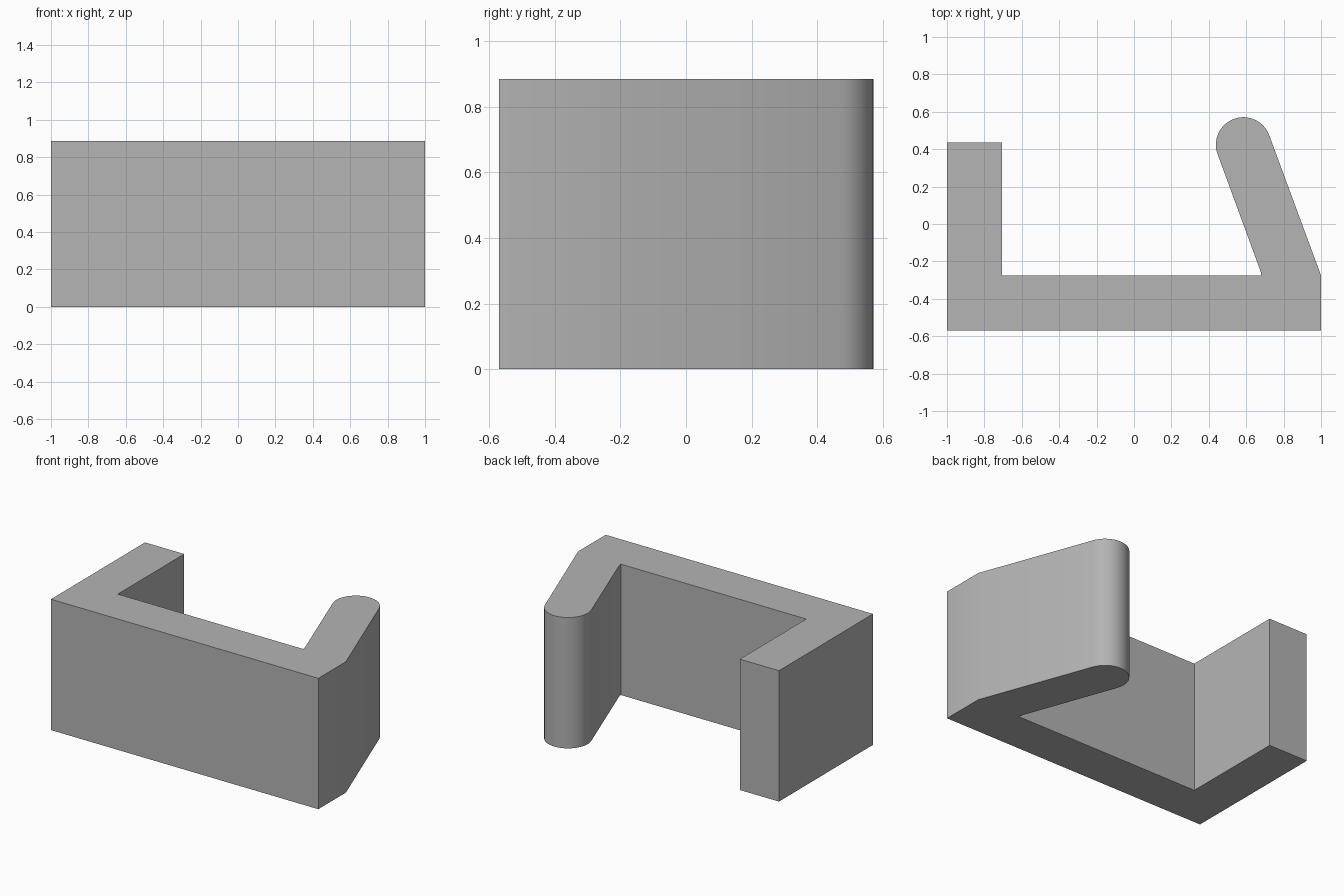
import bpy, bmesh
from math import radians, cos, sin

cube = bpy.data.objects.get("Cube")
if cube:
    bpy.data.objects.remove(cube, do_unlink=True)

HEIGHT = 0.885
TIP_X, TIP_Y, TIP_R = 0.585, 0.424, 0.147   # rounded end of the slanted arm
TILT = 20                                    # lean of the arm in degrees
STEPS = 32

grey = bpy.data.materials.new("plain grey")
grey.use_nodes = True
colour = (0.46, 0.46, 0.46, 1)
grey.diffuse_color = colour
grey.node_tree.nodes["Principled BSDF"].inputs["Base Color"].default_value = colour

# Outline seen from above: base bar and slanted arm, round tip, straight arm
tip = []
for i in range(STEPS + 1):
    a = radians(TILT + 180 * i / STEPS)
    tip.append((TIP_X + TIP_R * cos(a), TIP_Y + TIP_R * sin(a)))
outline = [(-1, -0.57), (1, -0.57), (1, -0.275)] + tip + [
    (0.68, -0.262), (0.68, -0.275), (-0.707, -0.275), (-0.707, 0.435), (-1, 0.435)]

# Extrude the outline upward
bm = bmesh.new()
base = bm.faces.new([bm.verts.new((x, y, 0)) for x, y in outline])
result = bmesh.ops.extrude_face_region(bm, geom=[base], use_keep_orig=True)
top = [v for v in result["geom"] if isinstance(v, bmesh.types.BMVert)]
bmesh.ops.translate(bm, verts=top, vec=(0, 0, HEIGHT))
bmesh.ops.recalc_face_normals(bm, faces=bm.faces)
mesh = bpy.data.meshes.new("clip_bracket")
bm.to_mesh(mesh)
bm.free()
mesh.materials.append(grey)

bracket = bpy.data.objects.new("clip_bracket", mesh)
bpy.context.collection.objects.link(bracket)

# Smooth the round tip, keep the corners sharp
bpy.ops.object.select_all(action='DESELECT')
bracket.select_set(True)
bpy.context.view_layer.objects.active = bracket
bpy.ops.object.shade_smooth_by_angle(angle=radians(30))
